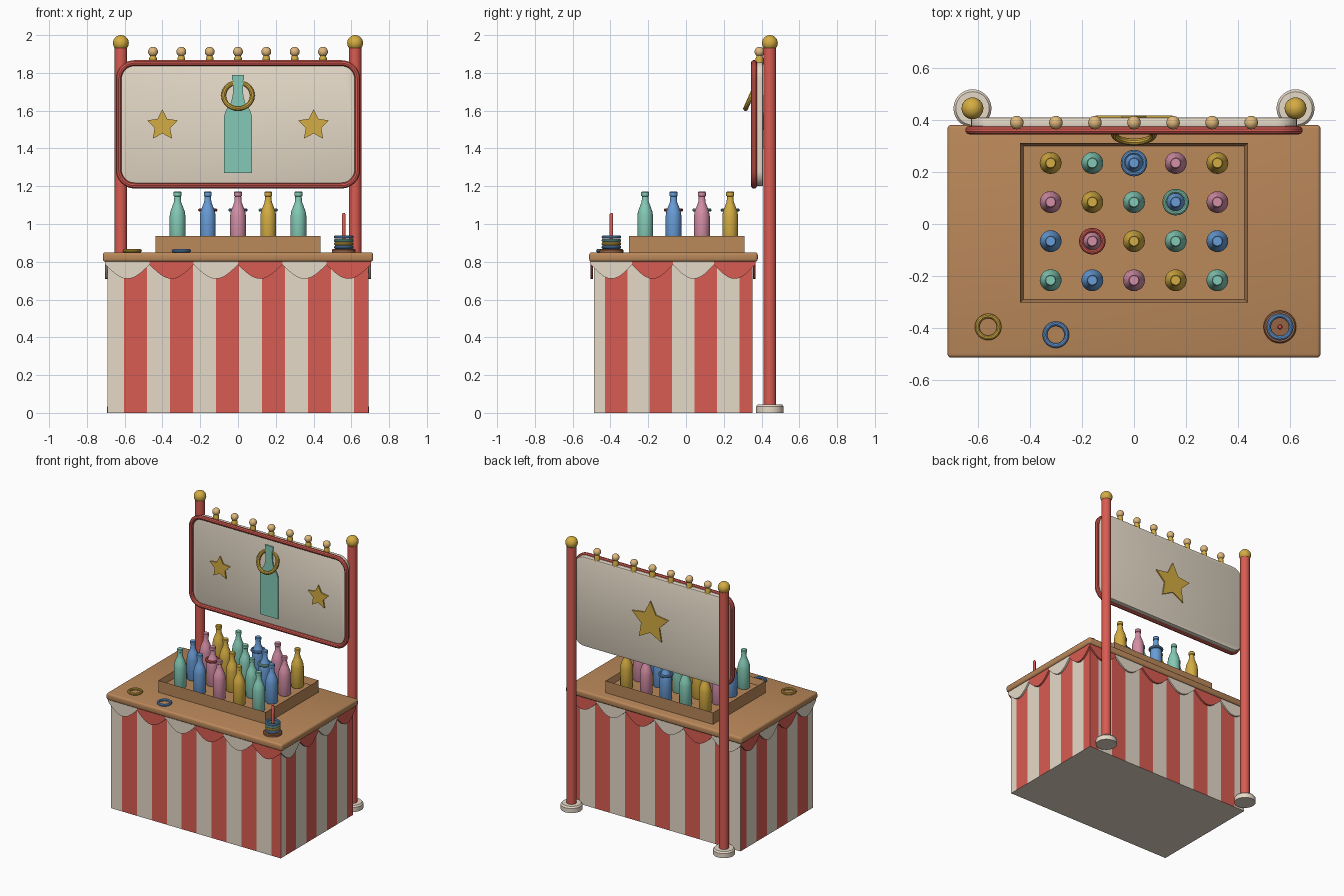
import bpy, bmesh, math
from mathutils import Matrix, Vector

if "Cube" in bpy.data.objects:
    bpy.data.objects.remove(bpy.data.objects["Cube"])

def mat(name, rgb):
    m = bpy.data.materials.new(name)
    lin = [((c / 255 + 0.055) / 1.055) ** 2.4 for c in rgb]
    m.diffuse_color = (*lin, 1)
    m.use_nodes = True
    m.node_tree.nodes["Principled BSDF"].inputs["Base Color"].default_value = m.diffuse_color
    return m

RED = mat("red", (216, 92, 82))
CREAM = mat("cream", (230, 218, 200))
WOOD = mat("wood", (186, 136, 90))
DARK = mat("dark_wood", (150, 98, 66))
GOLD = mat("gold", (212, 172, 66))
TEAL = mat("teal", (132, 202, 182))
BLUE = mat("blue", (104, 156, 214))
PINK = mat("pink", (212, 142, 166))
BULB = mat("bulb_tan", (224, 184, 124))

def finish(ob, name, *mats):
    ob.name = name
    for m in mats:
        ob.data.materials.append(m)
    bpy.ops.object.select_all(action='DESELECT')
    ob.select_set(True)
    bpy.context.view_layer.objects.active = ob
    bpy.ops.object.shade_smooth_by_angle(angle=math.radians(35))
    return ob

def from_bm(bm, name, *mats):
    bmesh.ops.recalc_face_normals(bm, faces=bm.faces)
    me = bpy.data.meshes.new(name)
    bm.to_mesh(me)
    bm.free()
    ob = bpy.data.objects.new(name, me)
    bpy.context.collection.objects.link(ob)
    return finish(ob, name, *mats)

def box_bm(x0, x1, y0, y1, z0, z1):
    bm = bmesh.new()
    bmesh.ops.create_cube(bm, size=1)
    for v in bm.verts:
        v.co = ((x0 + x1) / 2 + v.co.x * (x1 - x0), (y0 + y1) / 2 + v.co.y * (y1 - y0),
                (z0 + z1) / 2 + v.co.z * (z1 - z0))
    return bm

def lathe(name, profile, loc, m, n=24):
    """Spin (radius, height) points about z."""
    bm = bmesh.new()
    vs = [bm.verts.new((r, 0, z)) for r, z in profile]
    es = [bm.edges.new(p) for p in zip(vs, vs[1:])]
    bmesh.ops.spin(bm, geom=vs + es, cent=(0, 0, 0), axis=(0, 0, 1), angle=2 * math.pi, steps=n)
    bmesh.ops.remove_doubles(bm, verts=bm.verts, dist=1e-5)
    bmesh.ops.translate(bm, verts=bm.verts, vec=loc)
    return from_bm(bm, name, m)

def plate(name, pts, y0, y1, m, turn=0, bevel=0):
    """Extrude an (x, z) outline from y0 to y1, then turn about z."""
    bm = bmesh.new()
    f = bm.faces.new([bm.verts.new((x, y0, z)) for x, z in pts])
    ext = bmesh.ops.extrude_face_region(bm, geom=[f])["geom"]
    bmesh.ops.translate(bm, verts=[g for g in ext if isinstance(g, bmesh.types.BMVert)], vec=(0, y1 - y0, 0))
    if bevel:
        rim = [e for e in bm.edges if abs(e.verts[0].co.y - e.verts[1].co.y) < 1e-6]
        bmesh.ops.bevel(bm, geom=rim, offset=bevel, segments=2, profile=0.5, affect='EDGES')
    bmesh.ops.rotate(bm, verts=bm.verts, cent=(0, 0, 0), matrix=Matrix.Rotation(turn, 3, 'Z'))
    return from_bm(bm, name, m)

def ring(name, loc, m, R=0.042, r=0.009, tilt=0):
    bpy.ops.mesh.primitive_torus_add(location=loc, rotation=(tilt, 0, 0), major_radius=R,
                                     minor_radius=r, major_segments=32, minor_segments=10)
    return finish(bpy.context.object, name, m)

def ball(name, loc, r, m):
    bpy.ops.mesh.primitive_uv_sphere_add(location=loc, radius=r, segments=24, ring_count=14)
    return finish(bpy.context.object, name, m)

def round_rect(hw, z0, z1, r, n=8):
    pts = []
    for k, (cx, cz) in enumerate([(hw - r, z1 - r), (r - hw, z1 - r), (r - hw, z0 + r), (hw - r, z0 + r)]):
        for i in range(n + 1):
            a = (k + i / n) * math.pi / 2
            pts.append((cx + r * math.cos(a), cz + r * math.sin(a)))
    return pts

def star(cx, cz, r):
    return [(cx + q * math.sin(i * math.pi / 5), cz + q * math.cos(i * math.pi / 5))
            for i in range(10) for q in [r if i % 2 == 0 else r * 0.5]]

# Striped skirt: a box cut at every stripe edge
X0, XW, Y0, YW = -0.603, 0.1217, -0.43, 0.119
bm = box_bm(-0.69, 0.69, -0.488, 0.353, 0, 0.81)
cuts = [((X0 + XW * k, 0, 0), (1, 0, 0)) for k in range(11)]
cuts += [((0, Y0 + YW * k, 0), (0, 1, 0)) for k in range(7)]
for co, no in cuts:
    bmesh.ops.bisect_plane(bm, geom=bm.verts[:] + bm.edges[:] + bm.faces[:], plane_co=co, plane_no=no)
bm.normal_update()
for f in bm.faces:
    c = f.calc_center_median()
    if abs(f.normal.y) > 0.5:
        f.material_index = 1 - math.floor((c.x - X0) / XW) % 2
    elif abs(f.normal.x) > 0.5:
        f.material_index = 1 - math.floor((c.y - Y0) / YW) % 2
from_bm(bm, "striped_skirt", CREAM, RED)

# Scalloped valance on all four sides
def valance(side, a, b, count, y0, y1, turn, flip):
    w = (b - a) / count
    for k in range(count):
        arc = [(a + w * (k + i / 12), 0.785 - 0.075 * math.sin(math.pi * i / 12)) for i in range(13)]
        pts = arc + [(a + w * (k + 1), 0.81), (a + w * k, 0.81)]
        plate(side + "_valance_scallop", pts, y0, y1, RED if (k + flip) % 2 else CREAM, turn)

valance("front", -0.703, 0.703, 6, -0.505, -0.492, 0, 0)
valance("back", -0.703, 0.703, 6, 0.356, 0.368, 0, 0)
valance("right", -0.503, 0.366, 4, -0.705, -0.692, math.pi / 2, 0)
valance("left", -0.366, 0.503, 4, -0.705, -0.692, -math.pi / 2, 1)

# Counter top
bm = box_bm(-0.716, 0.716, -0.513, 0.38, 0.8, 0.85)
bmesh.ops.bevel(bm, geom=bm.edges[:], offset=0.014, segments=3, profile=0.5, affect='EDGES')
from_bm(bm, "counter_top", WOOD)

# Bottle tray with a raised rim
bm = box_bm(-0.437, 0.437, -0.302, 0.311, 0.845, 0.937)
bm.normal_update()
top = max(bm.faces, key=lambda f: f.calc_center_median().z)
bmesh.ops.inset_region(bm, faces=[top], thickness=0.017)
bmesh.ops.translate(bm, verts=top.verts[:], vec=(0, 0, -0.045))
from_bm(bm, "bottle_tray", WOOD)

# Bottles, colours shifting by one each row
bottle = [(0, 0), (0.039, 0), (0.042, 0.006), (0.042, 0.15), (0.038, 0.175), (0.027, 0.205), (0.019, 0.225),
          (0.017, 0.255), (0.021, 0.258), (0.021, 0.276), (0.018, 0.28), (0, 0.28)]
palette = [TEAL, BLUE, PINK, GOLD]
for row in range(4):
    for col in range(5):
        lathe("bottle", bottle, (-0.32 + 0.16 * col, -0.216 + 0.15 * row, 0.891), palette[(row + col) % 4], 20)

# Rings on bottles, on the counter and on the peg
for x, y, m in [(0, 0.234, BLUE), (0.16, 0.084, TEAL), (-0.16, -0.066, RED)]:
    ring("tossed_ring", (x, y, 1.074), m)
ring("loose_ring", (-0.56, -0.395, 0.858), GOLD)
ring("loose_ring", (-0.30, -0.425, 0.858), BLUE)
lathe("ring_peg_base", [(0, 0.845), (0.063, 0.845), (0.063, 0.862), (0.058, 0.868), (0, 0.868)], (0.56, -0.395, 0), DARK)
lathe("ring_peg", [(0, 0.86), (0.01, 0.86), (0.01, 1.05), (0.006, 1.057), (0, 1.058)], (0.56, -0.395, 0), RED, 14)
for i, m in enumerate([BLUE, GOLD, TEAL, BLUE]):
    ring("stacked_ring", (0.56, -0.395, 0.877 + 0.018 * i), m, 0.043)

# Posts with feet and ball finials
for x in (-0.62, 0.62):
    lathe("post_foot", [(0, 0), (0.073, 0), (0.073, 0.034), (0.064, 0.045), (0, 0.045)], (x, 0.444, 0), CREAM, 28)
    lathe("sign_post", [(0, 0.03), (0.033, 0.03), (0.033, 1.94), (0, 1.94)], (x, 0.444, 0), RED)
    ball("post_finial", (x, 0.444, 1.958), 0.042, GOLD)

# Sign board and tube frame
plate("sign_board", round_rect(0.625, 1.2, 1.856, 0.08), 0.368, 0.408, CREAM, bevel=0.006)
cu = bpy.data.curves.new("sign_frame", 'CURVE')
cu.dimensions = '3D'
cu.bevel_depth = 0.016
cu.bevel_resolution = 3
pts = round_rect(0.632, 1.203, 1.852, 0.085)
sp = cu.splines.new('POLY')
sp.points.add(len(pts) - 1)
for p, (x, z) in zip(sp.points, pts):
    p.co = (x, 0.36, z, 1)
sp.use_cyclic_u = True
ob = bpy.data.objects.new("sign_frame", cu)
bpy.context.collection.objects.link(ob)
bpy.ops.object.select_all(action='DESELECT')
ob.select_set(True)
bpy.context.view_layer.objects.active = ob
bpy.ops.object.convert(target='MESH')
finish(bpy.context.object, "sign_frame", RED)

# Sign decorations
for x in (-0.4, 0.4):
    plate("front_star", star(x, 1.522, 0.086), 0.359, 0.37, GOLD)
plate("back_star", star(0, 1.525, 0.155), 0.405, 0.417, GOLD)
half = [(0.073, 1.27), (0.073, 1.575), (0.062, 1.605), (0.038, 1.64), (0.028, 1.68), (0.025, 1.755), (0.033, 1.765), (0.033, 1.79)]
plate("sign_bottle", half + [(-x, z) for x, z in reversed(half)], 0.359, 0.37, TEAL)
ring("sign_ring", (0, 0.346, 1.68), GOLD, 0.076, 0.013, math.radians(90 - 24))

# Bulbs along the top of the sign
for i in range(7):
    x = -0.45 + 0.15 * i
    lathe("bulb_socket", [(0, 1.845), (0.02, 1.845), (0.02, 1.878), (0.014, 1.893), (0, 1.893)], (x, 0.389, 0), GOLD, 16)
    ball("bulb", (x, 0.389, 1.912), 0.026, BULB)
